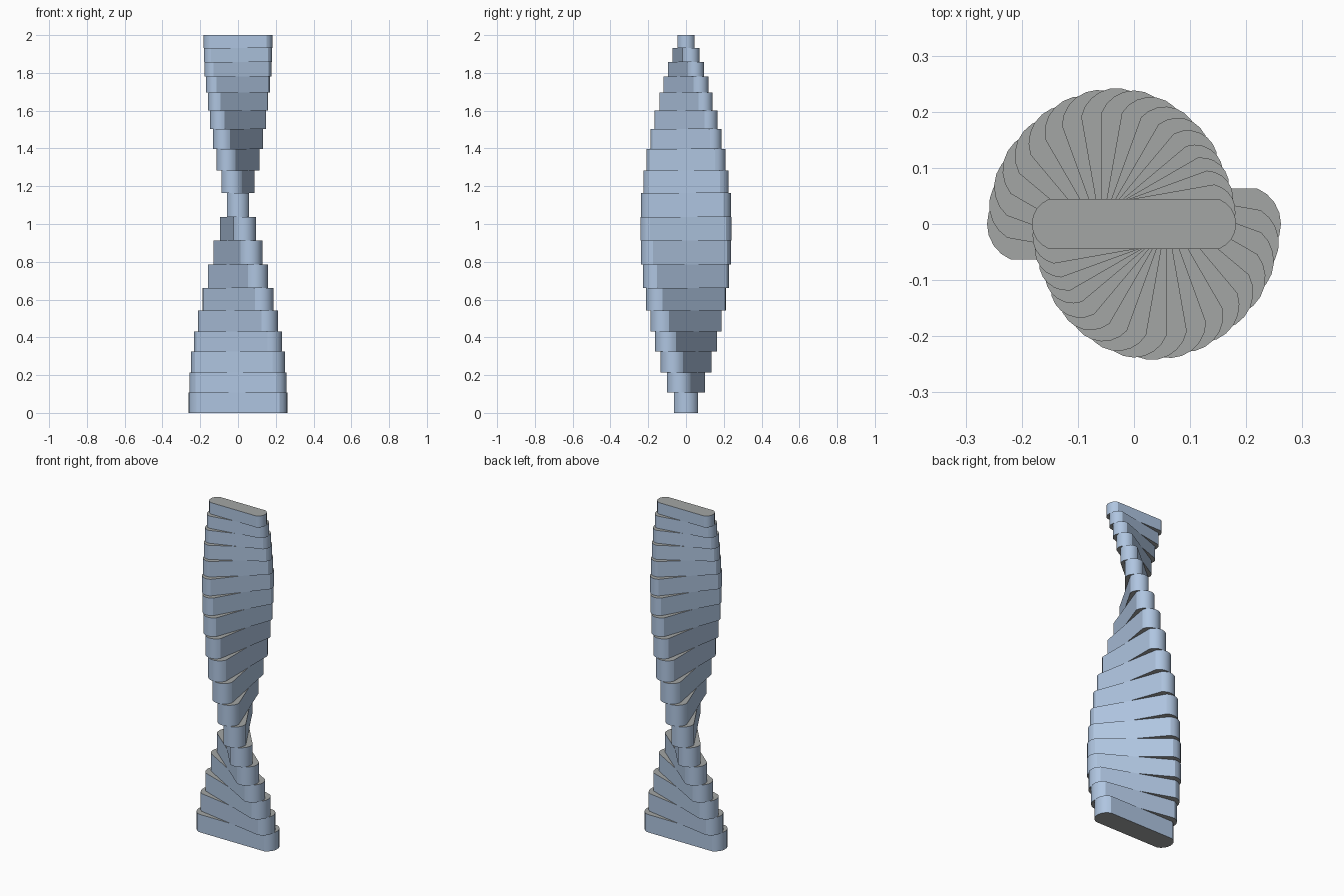
import bpy, bmesh, math

if "Cube" in bpy.data.objects:
    bpy.data.objects.remove(bpy.data.objects["Cube"])

def material(name, rgb):
    m = bpy.data.materials.new(name)
    m.diffuse_color = (*rgb, 1)
    m.use_nodes = True
    m.node_tree.nodes["Principled BSDF"].inputs["Base Color"].default_value = m.diffuse_color
    return m

glass = material("pale blue facade", (0.43, 0.56, 0.75))
concrete = material("grey slab", (0.37, 0.38, 0.375))

# Height of every tier boundary and half length of every tier
levels = [0, .108, .215, .324, .43, .543, .66, .785, .912, 1.036, 1.163,
          1.283, 1.396, 1.502, 1.602, 1.695, 1.78, 1.857, 1.931, 2.0]
lengths = [.262, .261, .261, .26, .257, .255, .253, .25, .245, .238, .229,
           .219, .21, .202, .192, .188, .185, .183, .182]

def outline(r, turn, segments=8):
    """Long plan with straight sides and a shallow arc at either end."""
    radius, half = 0.262 * r, math.asin(0.243 / 0.262)
    pts = []
    for side in (0, math.pi):
        for i in range(segments + 1):
            a = -half + 2 * half * i / segments
            x, y = r - radius + radius * math.cos(a), radius * math.sin(a)
            c, s = math.cos(side + turn), math.sin(side + turn)
            pts.append((x * c - y * s, x * s + y * c))
    return pts

# Tower tiers, each turned ten degrees clockwise from the one below
for k, r in enumerate(lengths):
    bm = bmesh.new()
    pts = outline(r, math.radians(-10 * k))
    low = [bm.verts.new((x, y, levels[k])) for x, y in pts]
    high = [bm.verts.new((x, y, levels[k + 1])) for x, y in pts]
    n = len(pts)
    for i in range(n):
        j = (i + 1) % n
        f = bm.faces.new((low[i], low[j], high[j], high[i]))
        f.material_index = 0
    for ring in (low[::-1], high):
        bm.faces.new(ring).material_index = 1
    bm.normal_update()
    # Round ends are smooth, corners and rims stay sharp
    for f in bm.faces:
        f.smooth = True
    for e in bm.edges:
        e.smooth = e.calc_face_angle() < math.radians(20)
    me = bpy.data.meshes.new(f"tower_tier_{k + 1:02d}")
    bm.to_mesh(me)
    bm.free()
    me.materials.append(glass)
    me.materials.append(concrete)
    ob = bpy.data.objects.new(me.name, me)
    bpy.context.collection.objects.link(ob)
